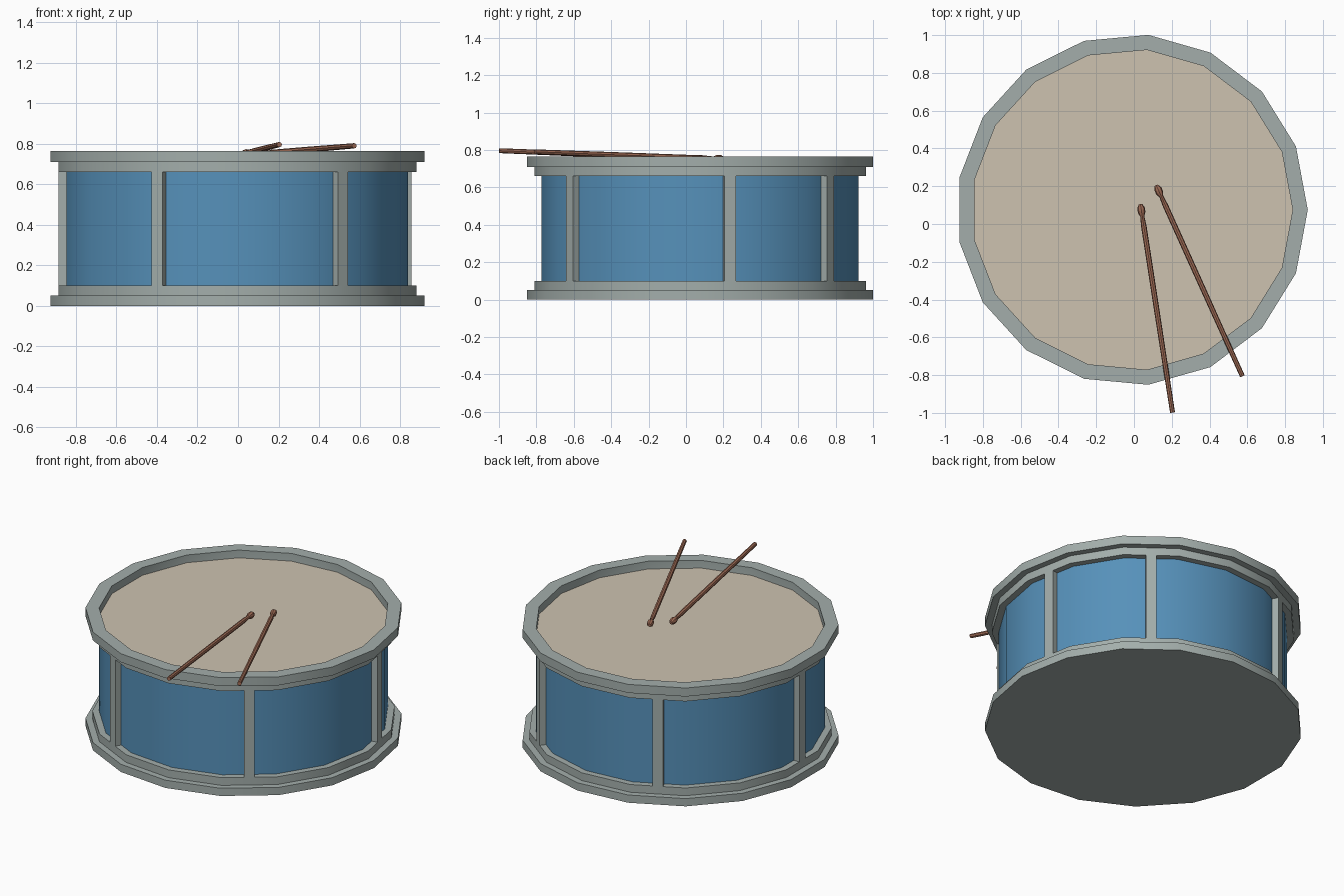
import bpy, bmesh, math
from mathutils import Vector, Matrix

if "Cube" in bpy.data.objects:
    bpy.data.objects.remove(bpy.data.objects["Cube"])

SIDES = 17
CENTRE = Vector((-0.01, 0.075, 0))
STEP = 2 * math.pi / SIDES


def material(name, rgb):
    lin = [((c / 255 + 0.055) / 1.055) ** 2.4 for c in rgb]
    m = bpy.data.materials.new(name)
    m.diffuse_color = (*lin, 1)
    m.use_nodes = True
    m.node_tree.nodes["Principled BSDF"].inputs["Base Color"].default_value = m.diffuse_color
    return m


GREY = material("grey_metal", (163, 174, 171))
BLUE = material("blue_shell", (86, 145, 186))
SKIN = material("beige_skin", (205, 194, 176))
WOOD = material("brown_wood", (160, 108, 86))


def finish(name, bm, mat, matrix, smooth=True):
    bmesh.ops.recalc_face_normals(bm, faces=bm.faces)
    me = bpy.data.meshes.new(name)
    bm.to_mesh(me)
    bm.free()
    me.transform(matrix)
    me.materials.append(mat)
    ob = bpy.data.objects.new(name, me)
    bpy.context.collection.objects.link(ob)
    if smooth:
        bpy.ops.object.select_all(action='DESELECT')
        ob.select_set(True)
        bpy.context.view_layer.objects.active = ob
        bpy.ops.object.shade_smooth_by_angle(angle=math.radians(30))
    return ob


def lathe(name, profile, mat, sides=SIDES, matrix=Matrix.Translation(CENTRE), ring=False):
    """Turn (radius, z) points about z; close with caps, or into a ring."""
    bm = bmesh.new()
    loops = [[bm.verts.new((r * math.cos(i * 2 * math.pi / sides),
                            r * math.sin(i * 2 * math.pi / sides), z))
              for i in range(sides)] for r, z in profile]
    pairs = list(zip(loops, loops[1:]))
    if ring:
        pairs.append((loops[-1], loops[0]))
    else:
        bm.faces.new(loops[0])
        bm.faces.new(loops[-1])
    for a, b in pairs:
        for i in range(sides):
            j = (i + 1) % sides
            bm.faces.new((a[i], a[j], b[j], b[i]))
    return finish(name, bm, mat, matrix)


# Stepped bottom hoop with closed base
lathe("bottom_hoop", [(0.93, 0), (0.93, 0.05), (0.89, 0.05), (0.89, 0.1)], GREY)
# Drum body
lathe("shell", [(0.85, 0.09), (0.85, 0.67)], BLUE)
# Stepped top hoop, open in the middle
lathe("top_hoop", [(0.845, 0.66), (0.89, 0.66), (0.89, 0.71), (0.93, 0.71),
                   (0.93, 0.765), (0.85, 0.765), (0.85, 0.71)], GREY, ring=True)
# Recessed drum head
lathe("drum_head", [(0.852, 0.70), (0.852, 0.715)], SKIN)

# Six posts, each in the middle of one facet
for n, facet in enumerate((0.5, 2.5, 5.5, 8.5, 11.5, 14.5)):
    outer = 0.89 * math.cos(STEP / 2)
    inner = 0.82
    bm = bmesh.new()
    bmesh.ops.create_cube(bm, size=1)
    bmesh.ops.scale(bm, vec=(outer - inner, 0.062, 0.57), verts=bm.verts)
    bmesh.ops.translate(bm, vec=((outer + inner) / 2, 0, 0.38), verts=bm.verts)
    finish(f"post_{n + 1}", bm, GREY,
           Matrix.Translation(CENTRE) @ Matrix.Rotation(facet * STEP, 4, 'Z'), smooth=False)

# Two drum sticks with beaded tips
ENDS = [((0.204, -0.998, 0.796), (0.034, 0.105, 0.752)),
        ((0.574, -0.806, 0.790), (0.118, 0.205, 0.752))]
for n, (butt, tip) in enumerate(ENDS):
    a, b = Vector(butt), Vector(tip)
    d = b - a
    L = d.length
    profile = [(0.013, 0), (0.0145, L * 0.5), (0.0145, L - 0.12), (0.011, L - 0.065),
               (0.020, L - 0.045), (0.020, L - 0.02), (0.009, L)]
    lathe(f"drum_stick_{n + 1}", profile, WOOD, 8,
          Matrix.Translation(a) @ d.to_track_quat('Z', 'Y').to_matrix().to_4x4())
